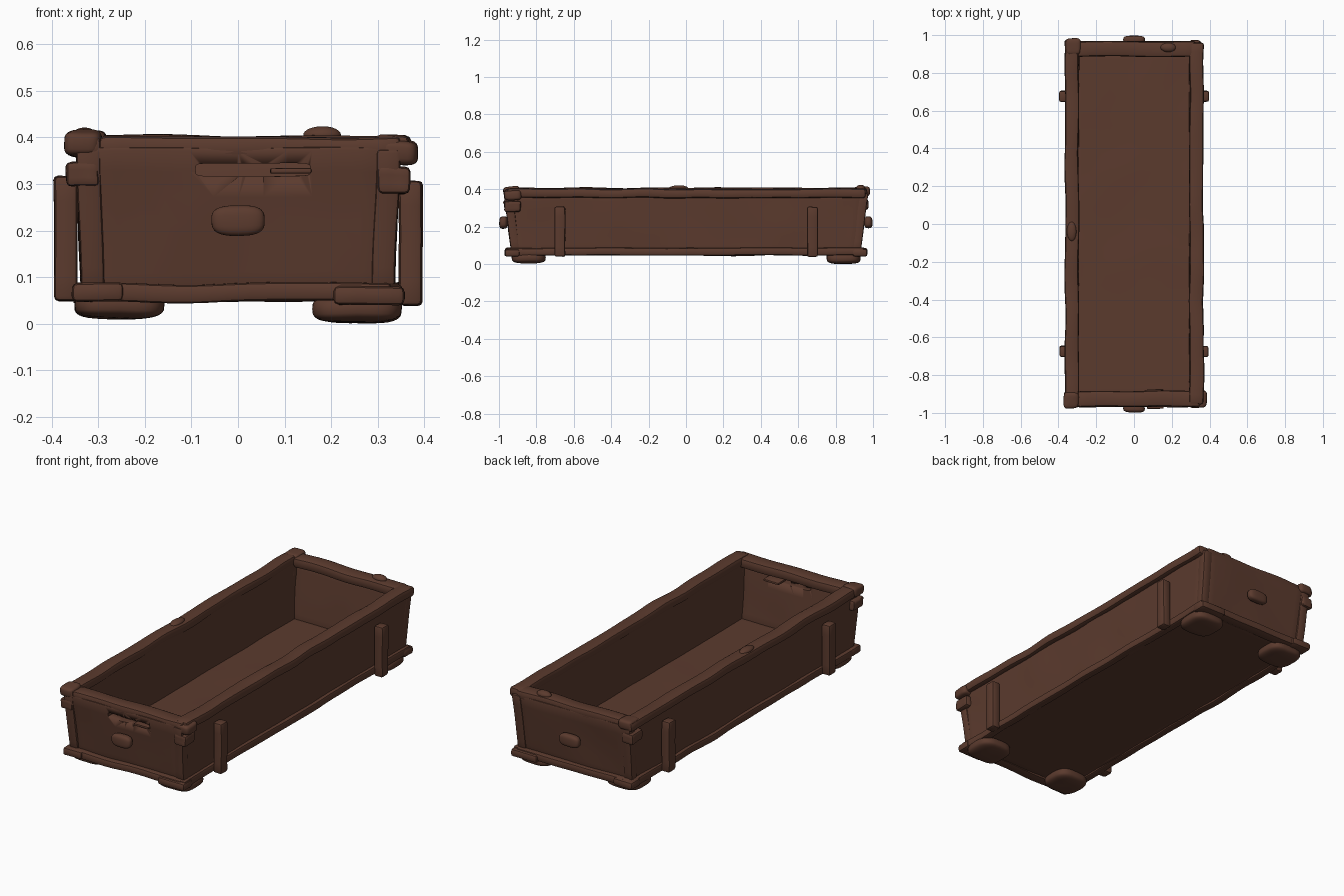
import bpy, bmesh, math
from mathutils import Vector, noise

if "Cube" in bpy.data.objects:
    bpy.data.objects.remove(bpy.data.objects["Cube"])

wood = bpy.data.materials.new("dark brown wood")
wood.diffuse_color = (0.105, 0.043, 0.027, 1)
wood.use_nodes = True
wood.node_tree.nodes["Principled BSDF"].inputs["Base Color"].default_value = wood.diffuse_color
count = 0


def finish(name, bm, wobble=0.0, freq=5.0, taper=False):
    """Flare the part outwards, give it a hand-hewn wobble and make the object."""
    global count
    count += 1
    shift = Vector((count * 7.31, count * 3.17, count * 1.73))
    for v in bm.verts:
        if taper:
            k = v.co.z - 0.08
            v.co.x *= 1 + 0.10 * k
            v.co.y *= 1 + 0.14 * k
        v.co += noise.noise_vector(v.co * freq + shift) * wobble
    bmesh.ops.recalc_face_normals(bm, faces=bm.faces[:])
    me = bpy.data.meshes.new(name)
    bm.to_mesh(me)
    bm.free()
    me.materials.append(wood)
    me.shade_smooth()
    me.set_sharp_from_angle(angle=math.radians(40))
    ob = bpy.data.objects.new(name, me)
    bpy.context.collection.objects.link(ob)
    return ob


def board(name, x, y, z, bevel=0.008, wobble=0.006, freq=5.0, taper=False, step=0.05):
    """Rounded, subdivided plank filling the given x, y and z ranges."""
    bm = bmesh.new()
    bmesh.ops.create_cube(bm, size=1)
    ranges = [sorted(r) for r in (x, y, z)]
    for v in bm.verts:
        v.co = [(lo + hi) / 2 + c * (hi - lo) for c, (lo, hi) in zip(v.co, ranges)]
    for axis, (lo, hi) in enumerate(ranges):
        n = max(1, round((hi - lo) / step))
        normal = Vector([float(i == axis) for i in range(3)])
        for i in range(1, n):
            bmesh.ops.bisect_plane(bm, geom=bm.verts[:] + bm.edges[:] + bm.faces[:],
                                   plane_co=normal * (lo + (hi - lo) * i / n),
                                   plane_no=normal)
    sharp = [e for e in bm.edges if e.calc_face_angle(0) > 1]
    bmesh.ops.bevel(bm, geom=sharp, offset=bevel, segments=2, profile=0.5, affect='EDGES')
    return finish(name, bm, wobble, freq, taper)


def pebble(name, centre, half, power=0.5, wobble=0.004):
    """Rounded lump: a sphere squared off by a power."""
    bm = bmesh.new()
    bmesh.ops.create_uvsphere(bm, u_segments=32, v_segments=16, radius=1)
    for v in bm.verts:
        v.co = [c + h * math.copysign(abs(p) ** power, p)
                for c, h, p in zip(centre, half, v.co)]
    return finish(name, bm, wobble, 9.0)


# Floor and flared walls
board("floor", (-0.33, 0.33), (-0.92, 0.92), (0.055, 0.08), wobble=0.003)
for s, side in ((-1, "left"), (1, "right")):
    board(side + "_wall", (s * 0.292, s * 0.335), (-0.915, 0.915), (0.055, 0.385),
          taper=True, wobble=0.005)
front = board("front_wall", (-0.31, 0.31), (-0.93, -0.888), (0.055, 0.38),
              taper=True, wobble=0.005)
board("back_wall", (-0.31, 0.31), (0.888, 0.93), (0.055, 0.38), taper=True, wobble=0.005)

# Hand slot cut through the front wall, with a splinter left in it
cutter = pebble("slot_cutter", (0.032, -0.93, 0.33), (0.123, 0.2, 0.014), 0.3, 0.002)
cutter.hide_render = True
cutter.hide_viewport = True
slot = front.modifiers.new("slot", 'BOOLEAN')
slot.operation = 'DIFFERENCE'
slot.object = cutter
slot.solver = 'EXACT'
board("slot_splinter", (0.07, 0.158), (-0.978, -0.875), (0.322, 0.333), 0.003, 0.002)

# Corner posts, corner feet and bottom corner blocks
for sx, side in ((-1, "left"), (1, "right")):
    drop = 0.0 if sx > 0 else 0.008
    for sy, end in ((-1, "front"), (1, "back")):
        tag = end + "_" + side
        board(tag + "_post", (sx * 0.288, sx * 0.338), (sy * 0.89, sy * 0.936),
              (0.07, 0.375), taper=True, wobble=0.004)
        pebble(tag + "_foot", (sx * 0.255, sy * 0.842, 0.032 + drop),
               (0.096, 0.09, 0.03), 0.6)
        inner = 0.245 if sx < 0 else 0.205
        board(tag + "_bottom_block", (sx * 0.358, sx * inner), (sy * 0.89, sy * 0.97),
              (0.04 + drop, 0.08 + drop), 0.012, 0.004)

# Bottom trim
for s, side in ((-1, "left"), (1, "right")):
    board(side + "_bottom_trim", (s * 0.31, s * 0.352), (-0.95, 0.95), (0.046, 0.086), 0.01)
for s, end in ((-1, "front"), (1, "back")):
    board(end + "_bottom_trim", (-0.33, 0.33), (s * 0.90, s * 0.957), (0.046, 0.086), 0.01)

# Top rim: the long left rail overlaps the end rails
board("left_rim", (-0.365, -0.293), (-0.975, 0.98), (0.36, 0.408), 0.014, 0.007)
board("right_rim", (0.295, 0.37), (-0.955, 0.96), (0.353, 0.402), 0.014, 0.007)
board("front_rim", (-0.30, 0.35), (-0.968, -0.885), (0.35, 0.401), 0.014, 0.006)
board("back_rim", (-0.30, 0.32), (0.888, 0.968), (0.352, 0.403), 0.014, 0.007)
pebble("rim_bump", (0.18, 0.935, 0.405), (0.04, 0.025, 0.018), 1.0)
pebble("left_rim_bump", (-0.33, -0.04, 0.405), (0.025, 0.05, 0.014), 1.0)

# Knotted rail ends and lashed blocks below them
for tag, x, y, z in (("front_left", -0.333, -0.932, 0.388), ("back_left", -0.325, 0.94, 0.388),
                     ("front_right", 0.346, -0.925, 0.367)):
    pebble(tag + "_rail_end", (x, y, z), (0.04, 0.043, 0.028), 0.5, 0.008)
for tag, sx, sy, z in (("front_left", -1, -1, 0.32), ("front_right", 1, -1, 0.308),
                       ("back_left", -1, 1, 0.32)):
    board(tag + "_lashing", (sx * 0.30, sx * 0.367), (sy * 0.885, sy * 0.972),
          (z - 0.028, z + 0.028), 0.01, 0.006, 14.0, step=0.02)

# Side battens
for s, side in ((-1, "left"), (1, "right")):
    for y, end in ((-0.675, "front"), (0.675, "back")):
        low = 0.048 if s < 0 else 0.038
        board(f"{end}_{side}_batten", (s * 0.345, s * 0.395), (y - 0.029, y + 0.029),
              (low, low + 0.268), 0.01, 0.004)

# Knobs on both ends, each on a short stem
for s, end in ((-1, "front"), (1, "back")):
    pebble(end + "_knob", (0, s * 0.976, 0.222), (0.058, 0.022, 0.032), 0.65, 0.003)
    board(end + "_knob_stem", (-0.03, 0.03), (s * 0.92, s * 0.975), (0.205, 0.24), 0.008, 0.0)
